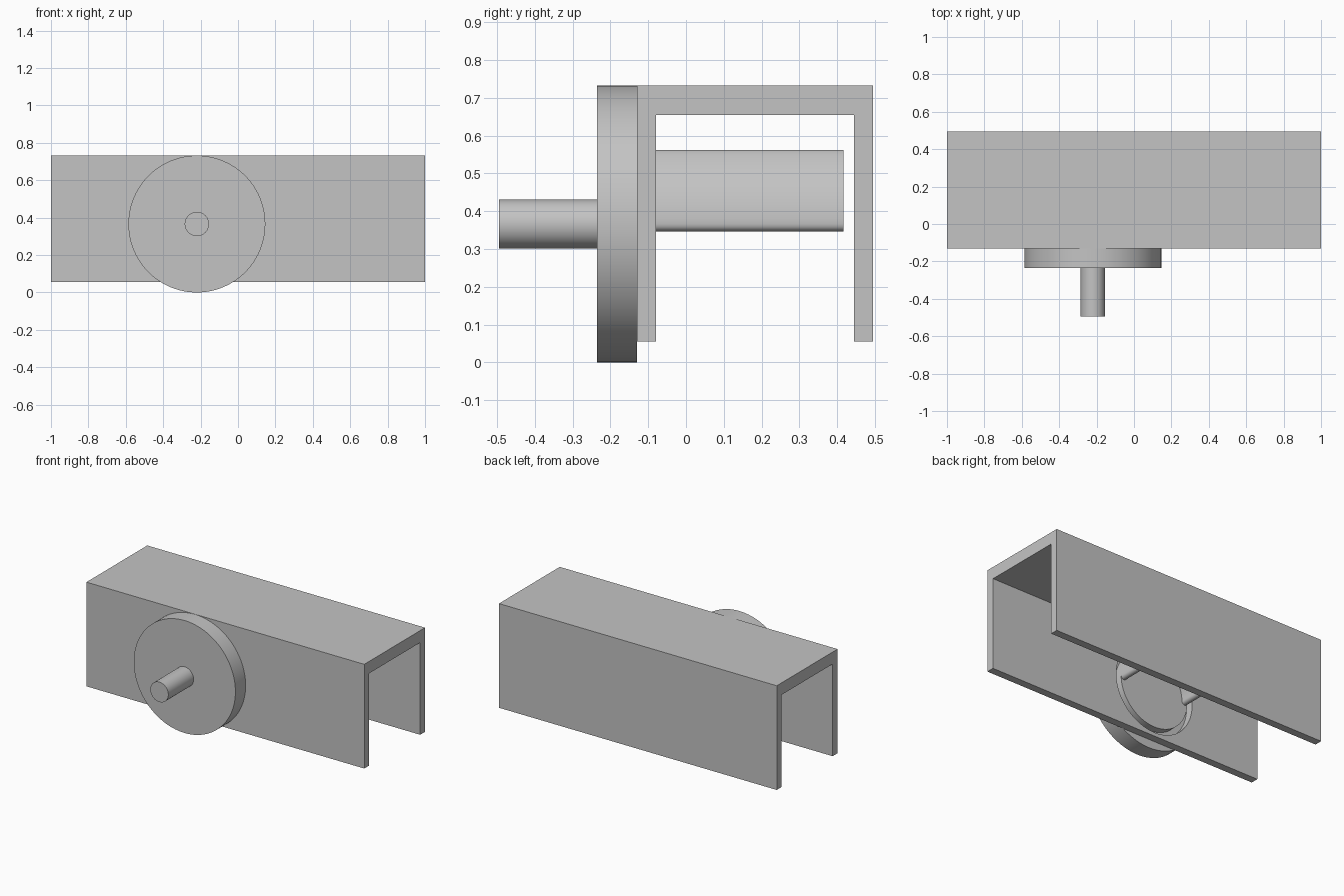
import bpy, bmesh
from math import sin, cos, pi, radians
from mathutils import Vector

cube = bpy.data.objects.get("Cube")
if cube:
    bpy.data.objects.remove(cube, do_unlink=True)

grey = bpy.data.materials.new("plain grey")
grey.use_nodes = True
colour = (0.55, 0.55, 0.55, 1)
grey.diffuse_color = colour
grey.node_tree.nodes["Principled BSDF"].inputs["Base Color"].default_value = colour

CX, CZ = -0.22, 0.366      # wheel axis
FRONT, INNER = -0.13, -0.08  # faces of the channel's front wall


def extrude(name, points, direction):
    """Close a planar outline and extrude it into a solid."""
    bm = bmesh.new()
    face = bm.faces.new([bm.verts.new(p) for p in points])
    grown = bmesh.ops.extrude_face_region(bm, geom=[face])
    verts = [g for g in grown["geom"] if isinstance(g, bmesh.types.BMVert)]
    bmesh.ops.translate(bm, verts=verts, vec=Vector(direction))
    bmesh.ops.recalc_face_normals(bm, faces=bm.faces)
    mesh = bpy.data.meshes.new(name)
    bm.to_mesh(mesh)
    bm.free()
    mesh.materials.append(grey)
    obj = bpy.data.objects.new(name, mesh)
    bpy.context.collection.objects.link(obj)
    return obj


def smooth(obj):
    bpy.ops.object.select_all(action='DESELECT')
    obj.select_set(True)
    bpy.context.view_layer.objects.active = obj
    bpy.ops.object.shade_smooth_by_angle(angle=radians(30))


def arc(cx, cz, r, start, end, steps):
    angles = [start + (end - start) * i / steps for i in range(steps + 1)]
    return [(cx + r * cos(a), cz + r * sin(a)) for a in angles]


def rod(name, outline, y0, y1):
    return extrude(name, [(x, y0, z) for x, z in outline], (0, y1 - y0, 0))


def disc(name, r, y0, y1, sides=96):
    obj = rod(name, arc(CX, CZ, r, 0, 2 * pi, sides)[:-1], y0, y1)
    smooth(obj)
    return obj


# Inverted U channel
BACK, TOP, BOTTOM, ROOF = 0.495, 0.733, 0.055, 0.655
profile = [(FRONT, BOTTOM), (FRONT, TOP), (BACK, TOP), (BACK, BOTTOM),
           (BACK - 0.05, BOTTOM), (BACK - 0.05, ROOF), (INNER, ROOF), (INNER, BOTTOM)]
channel = extrude("channel", [(-1, y, z) for y, z in profile], (2, 0, 0))

# Round opening through the front wall
cutter = disc("hole_cutter", 0.287, FRONT - 0.05, INNER + 0.05)
cutter.hide_render = True
cut = channel.modifiers.new("hole", 'BOOLEAN')
cut.object = cutter
cut.solver = 'EXACT'
bpy.context.view_layer.objects.active = channel
bpy.ops.object.modifier_apply(modifier=cut.name)
bpy.data.objects.remove(cutter, do_unlink=True)
smooth(channel)

# Wheel, its handle pin and the boss seated in the opening
disc("wheel", 0.366, -0.235, FRONT)
disc("handle_pin", 0.065, -0.495, -0.235, 48)
disc("boss", 0.25, FRONT, INNER)

# Two curved prongs with rounded ends reaching back inside the channel
MID, HALF, SWEEP = 0.23, 0.02, radians(50)
outline = arc(0, 0, MID + HALF, 0, SWEEP, 16)
outline += arc(MID * cos(SWEEP), MID * sin(SWEEP), HALF, SWEEP, SWEEP + pi, 8)[1:-1]
outline += arc(0, 0, MID - HALF, SWEEP, 0, 16)
outline += arc(MID, 0, HALF, pi, 2 * pi, 8)[1:-1]
for side, name in ((1, "left_prong"), (-1, "right_prong")):
    smooth(rod(name, [(CX + side * x, CZ + z) for x, z in outline], INNER, 0.417))
